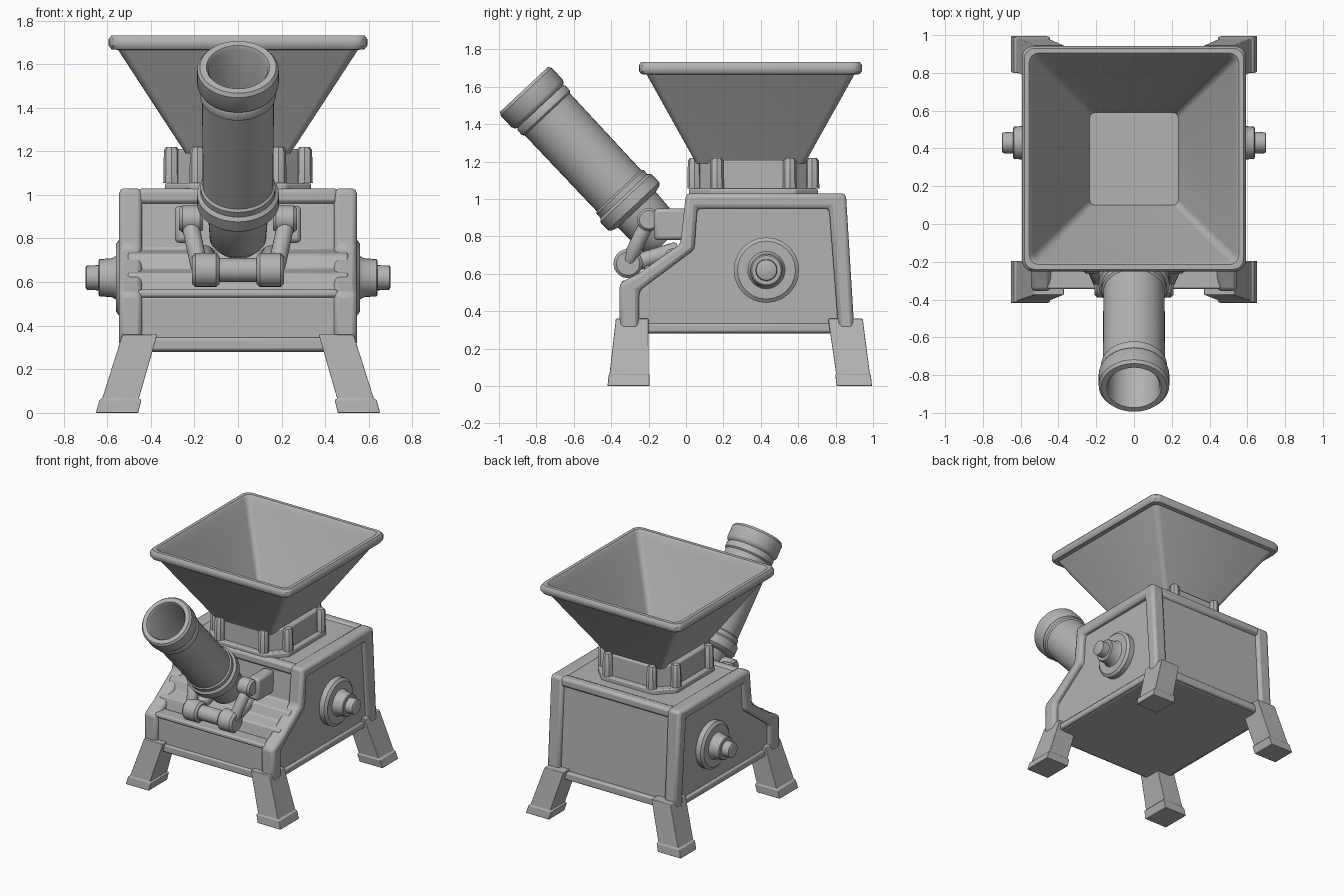
import bpy, bmesh, math
from mathutils import Vector

if "Cube" in bpy.data.objects:
    bpy.data.objects.remove(bpy.data.objects["Cube"])

metal = bpy.data.materials.new("grey metal")
metal.diffuse_color = (0.45, 0.45, 0.45, 1)
metal.use_nodes = True
metal.node_tree.nodes["Principled BSDF"].inputs["Base Color"].default_value = metal.diffuse_color


def finish(name, bm, bevel=0.0, angle=35):
    bmesh.ops.recalc_face_normals(bm, faces=bm.faces[:])
    me = bpy.data.meshes.new(name)
    bm.to_mesh(me)
    bm.free()
    me.materials.append(metal)
    ob = bpy.data.objects.new(name, me)
    bpy.context.collection.objects.link(ob)
    if bevel:
        m = ob.modifiers.new("bevel", 'BEVEL')
        m.width = bevel
        m.segments = 2
        m.limit_method = 'ANGLE'
        m.angle_limit = math.radians(30)
    bpy.ops.object.select_all(action='DESELECT')
    ob.select_set(True)
    bpy.context.view_layer.objects.active = ob
    bpy.ops.object.shade_smooth_by_angle(angle=math.radians(angle))
    return ob


def loft(name, rings, bevel=0.0, angle=35):
    """Skin a list of equal-length point rings and cap both ends."""
    bm = bmesh.new()
    rows = [[bm.verts.new(p) for p in r] for r in rings]
    n = len(rows[0])
    for a, b in zip(rows, rows[1:]):
        for i in range(n):
            bm.faces.new((a[i], a[(i + 1) % n], b[(i + 1) % n], b[i]))
    bm.faces.new(rows[0][::-1])
    bm.faces.new(rows[-1])
    return finish(name, bm, bevel, angle)


def extrude_x(name, prof, x0, x1, bevel=0.0):
    return loft(name, [[(x, y, z) for y, z in prof] for x in (x0, x1)], bevel)


def lathe(name, prof, origin, axis, seg=32, bevel=0.0):
    """Revolve (distance, radius) pairs about an axis."""
    rot = Vector((0, 0, 1)).rotation_difference(Vector(axis).normalized())
    o = Vector(origin)
    rings = []
    for t, r in prof:
        ring = [(r * math.cos(2 * math.pi * i / seg),
                 r * math.sin(2 * math.pi * i / seg), t) for i in range(seg)]
        rings.append([o + rot @ Vector(p) for p in ring])
    return loft(name, rings, bevel)


def rod(name, a, b, r, seg=16):
    a, b = Vector(a), Vector(b)
    d = (b - a).length
    e = min(0.015, d / 4)
    return lathe(name, [(0, r * .8), (e, r), (d - e, r), (d, r * .8)], a, b - a, seg)


def rect(x0, x1, y0, y1, z):
    return [(x0, y0, z), (x1, y0, z), (x1, y1, z), (x0, y1, z)]


def box(name, x, y, z, bevel=0.012):
    return loft(name, [rect(*x, *y, z[0]), rect(*x, *y, z[1])], bevel)


def round_rect(hx, hy, z, r, cy, n=4):
    pts = []
    for k, (sx, sy) in enumerate(((1, 1), (-1, 1), (-1, -1), (1, -1))):
        for i in range(n + 1):
            a = math.pi / 2 * (k + i / n)
            pts.append((sx * (hx - r) + r * math.cos(a),
                        cy + sy * (hy - r) + r * math.sin(a), z))
    return pts


# Housing panels, recessed behind the side frames
extrude_x("housing", [(-.33, .28), (-.33, .53), (-.24, .555), (-.22, .64), (-.13, .66),
                      (-.10, .73), (.0, .75), (.03, 1.02), (.83, 1.02), (.875, .28)],
          -.505, .505, .01)
box("front_ledge", (-.46, .46), (-.345, -.24), (.53, .565))
box("front_sill", (-.46, .46), (-.345, -.28), (.285, .345))
box("back_sill", (-.46, .46), (.82, .90), (.285, .345))
box("back_top_rail", (-.46, .46), (.78, .855), (.96, 1.03), .02)
box("front_top_rail", (-.46, .46), (.0, .07), (.96, 1.03), .02)

# Side frames
outer = [(-.355, .30), (-.355, .55), (-.25, .605), (-.03, .76), (.0, 1.03), (.855, 1.03), (.90, .30)]
inner = [(.815, .30), (.765, .95), (.06, .95), (.045, .73), (-.25, .51), (-.25, .30)]
for s, side in ((1, "right"), (-1, "left")):
    extrude_x("frame_" + side, outer + inner, s * .44, s * .545, .022)
    box("bottom_rail_" + side, sorted((s * .44, s * .525)), (-.3, .85), (.285, .335))

    # Splayed legs with square feet
    for end, top, foot in (("front", (-.375, -.20), (-.415, -.20)),
                           ("back", (.76, .945), (.81, .99))):
        rings = []
        for f, z, grow in ((0, .36, 0), (.85, .065, 0), (.85, .06, .012), (1, 0, .012)):
            y0, y1 = (top[i] + (foot[i] - top[i]) * f for i in (0, 1))
            xs = sorted((s * (.37 + .10 * f - grow), s * (.53 + .11 * f + grow)))
            rings.append(rect(*xs, y0 - grow * .4, y1 + grow * .4, z))
        loft(f"{end}_leg_{side}", rings, .014)

    # Axle hub on the side panel
    lathe("hub_" + side, [(0, .175), (.045, .175), (.06, .155), (.06, .10), (.075, .09),
                          (.135, .085), (.14, .078), (.14, .058), (.195, .055), (.20, .045)],
          (s * .5, .43, .62), (s, 0, 0), 24)

    # Barrel pivot bracket and swing arm
    box("bracket_" + side, sorted((s * .20, s * .29)), (-.17, .03), (.78, .95), .02)
    rod("pivot_" + side, (s * .16, -.20, .89), (s * .27, -.20, .89), .062)
    rod("swing_arm_" + side, (s * .225, -.20, .89), (s * .175, -.31, .66), .04)
    rod("hinge_cap_" + side, (s * .085, -.31, .655), (s * .21, -.31, .655), .078, 20)
    rod("stay_" + side, (s * .15, -.30, .65), (s * .15, -.04, .73), .045)
rod("hinge_bar", (-.11, -.31, .655), (.11, -.31, .655), .055)

# Angled hollow barrel
lathe("barrel", [(-.24, .10), (-.20, .13), (-.01, .14), (0, .175), (.015, .188), (.075, .188),
                 (.09, .172), (.12, .172), (.13, .162), (.69, .165), (.70, .175), (.735, .175),
                 (.745, .168), (.755, .18), (.77, .187), (.855, .187), (.872, .175),
                 (.872, .145), (.855, .135), (.30, .13)],
      (0, -.27, .95), (0, -.684, .73), 40)

# Collar between housing and hopper
loft("collar_flange", [round_rect(.335, .345, z, .12, .36, 1) for z in (1.01, 1.055)], .01)
loft("collar", [round_rect(h, h + .01, z, .12, .36, 1) for h, z in ((.30, 1.04), (.295, 1.21))], .01)
for i, p in enumerate(round_rect(.305, .315, 0, .12, .36, 1)):
    lathe(f"collar_rib_{i}", [(0, .038), (.15, .035), (.165, .025)], (p[0], p[1], 1.055), (0, 0, 1), 8)

# Hopper: outer wall, rolled rim, inner wall and floor
loft("hopper", [round_rect(hx, hy, z, r, .345) for hx, hy, z, r in (
    (.24, .29, 1.19, .03), (.55, .555, 1.665, .04), (.58, .585, 1.668, .055),
    (.593, .597, 1.685, .06), (.593, .597, 1.715, .06), (.58, .585, 1.732, .055),
    (.555, .56, 1.732, .05), (.54, .545, 1.715, .045), (.53, .535, 1.67, .04),
    (.245, .255, 1.25, .03), (.235, .245, 1.21, .03))], 0, 40)
